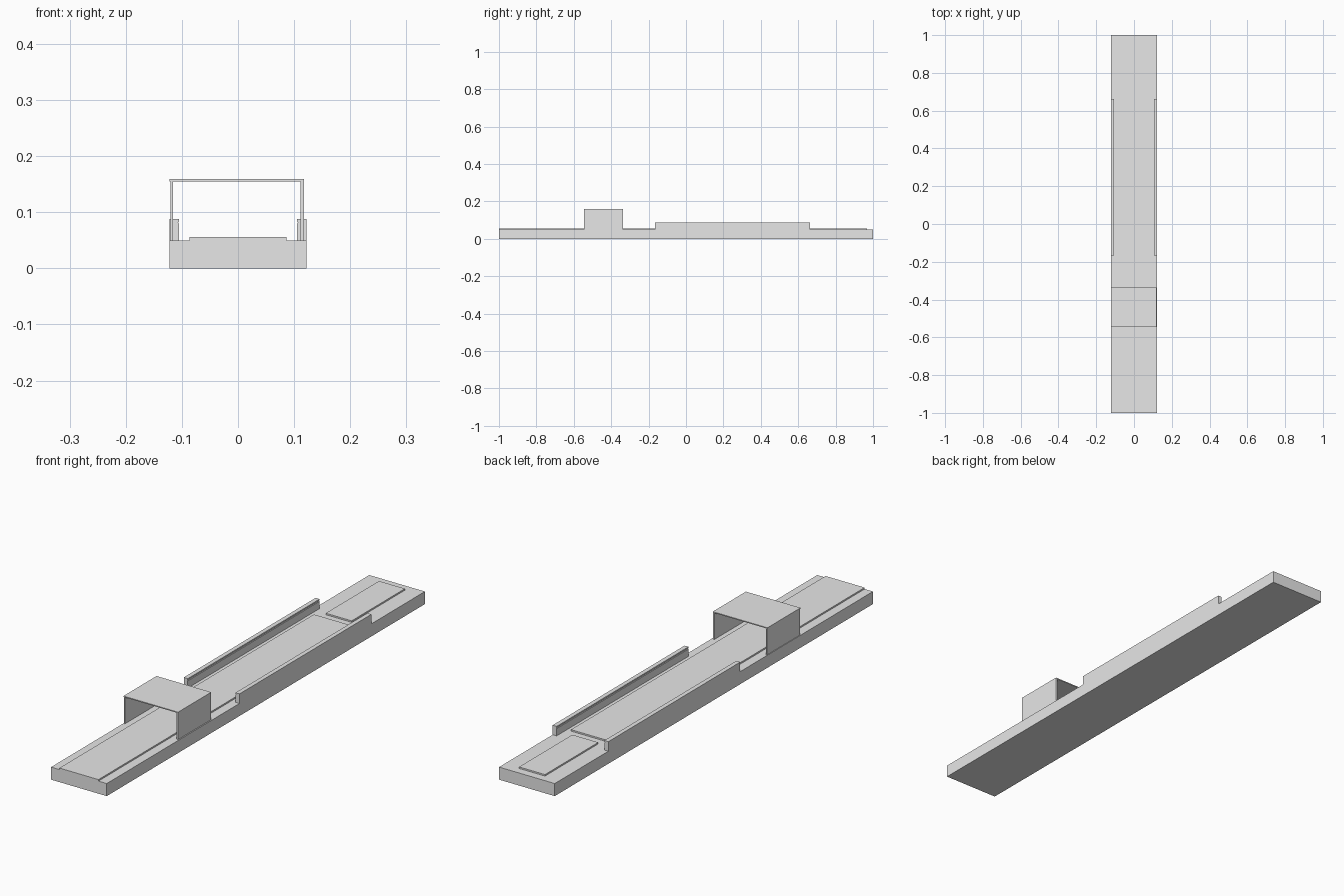
import bpy
import bmesh

cube = bpy.data.objects.get("Cube")
if cube:
    bpy.data.objects.remove(cube, do_unlink=True)

grey = bpy.data.materials.new("light_grey")
grey.use_nodes = True
GREY = (0.8, 0.8, 0.8, 1)
grey.diffuse_color = GREY
grey.node_tree.nodes["Principled BSDF"].inputs["Base Color"].default_value = GREY


def extrude_profile(name, profile, y0, y1):
    """Sweep a closed (x, z) outline from y0 to y1."""
    bm = bmesh.new()
    face = bm.faces.new([bm.verts.new((x, y0, z)) for x, z in profile])
    swept = bmesh.ops.extrude_face_region(bm, geom=[face])["geom"]
    verts = [v for v in swept if isinstance(v, bmesh.types.BMVert)]
    bmesh.ops.translate(bm, verts=verts, vec=(0, y1 - y0, 0))
    bmesh.ops.recalc_face_normals(bm, faces=bm.faces)
    mesh = bpy.data.meshes.new(name)
    bm.to_mesh(mesh)
    bm.free()
    mesh.materials.append(grey)
    obj = bpy.data.objects.new(name, mesh)
    bpy.context.collection.objects.link(obj)
    return obj


def box(name, x0, x1, y0, y1, z0, z1):
    return extrude_profile(name, [(x0, z0), (x1, z0), (x1, z1), (x0, z1)], y0, y1)


# Long base slab with the raised deck and the small end pad
HALF, DECK = 0.1225, 0.05
box("base", -HALF, HALF, -1, 1, 0, DECK)
box("main_deck", -0.086, 0.086, -1, 0.6, DECK, 0.056)
box("end_pad", -0.057, 0.057, 0.633, 0.968, DECK, 0.056)

# Side walls with a slim groove under the cap
wall = [(HALF, DECK), (HALF, 0.088), (0.105, 0.088), (0.105, 0.083),
        (0.107, 0.081), (0.105, 0.079), (0.105, DECK)]
for side, sign in (("left", 1), ("right", -1)):
    extrude_profile(side + "_wall", [(sign * x, z) for x, z in wall], -0.166, 0.663)

# Gantry across the deck
G0, G1 = -0.545, -0.337
box("gantry_left_leg", 0.111, 0.118, G0, G1, DECK, 0.155)
box("gantry_right_leg", -0.12, -0.116, G0, G1, DECK, 0.155)
box("gantry_roof", -HALF, 0.118, G0, G1, 0.155, 0.159)
